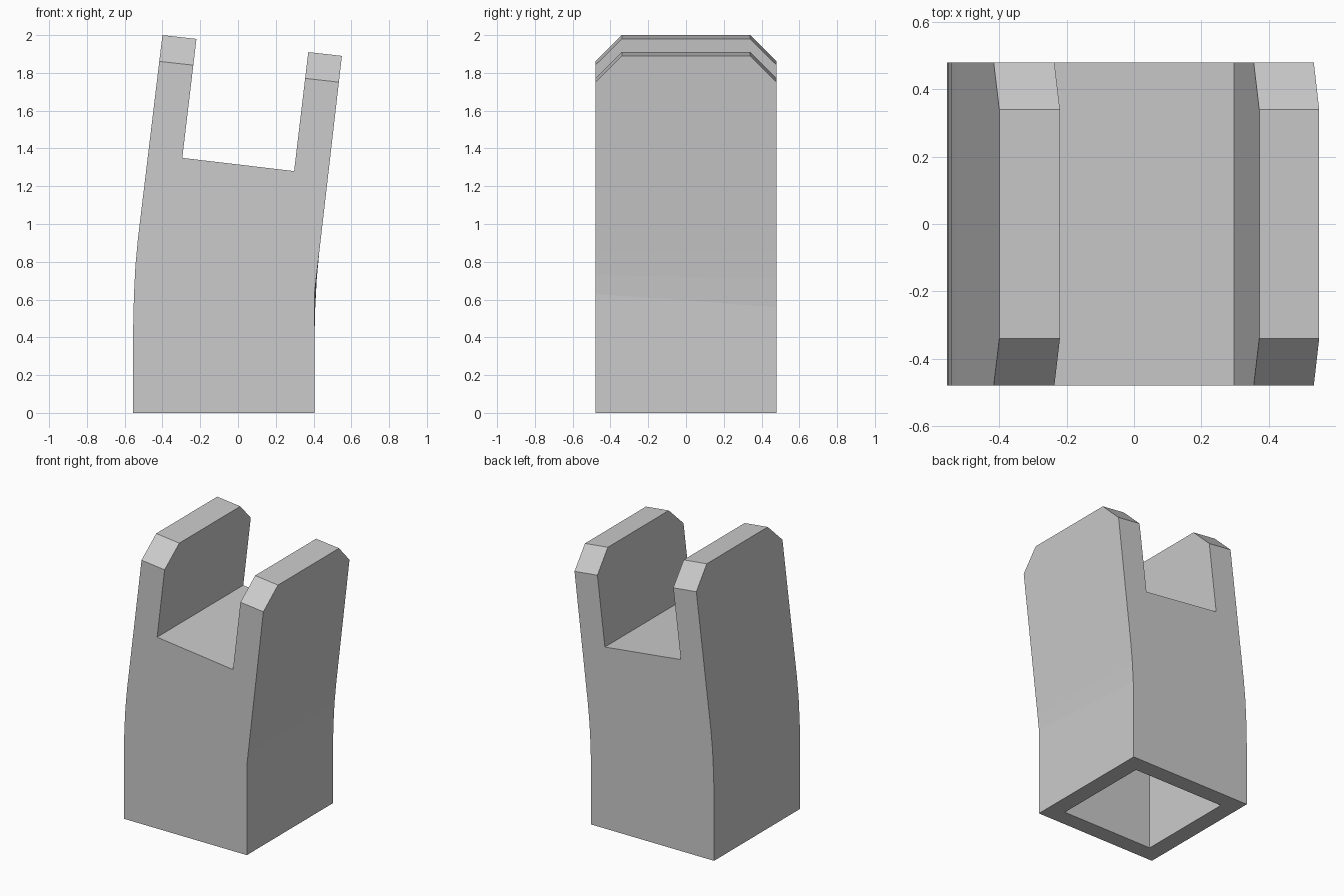
import bpy, bmesh

if "Cube" in bpy.data.objects:
    bpy.data.objects.remove(bpy.data.objects["Cube"])

HALF = 0.48       # half depth in y
CHAMFER = 0.14    # corner cut on the prong tops
WALL = 0.12       # wall around the socket underneath
SOCKET = 0.95     # socket depth

# Front outline, going round from the lower left over the forked top
left = [(-0.555, 0), (-0.555, 0.45), (-0.551, 0.62), (-0.543, 0.78), (-0.53, 0.92)]
fork = [(-0.40, 2.0), (-0.22, 1.98), (-0.295, 1.35), (0.297, 1.28), (0.372, 1.91), (0.55, 1.89)]
# Right edge: a single kink at the front, a soft bend at the back
right_front = [(0.43, 0.85), (0.416, 0.73), (0.405, 0.63), (0.405, 0.41), (0.405, 0)]
right_back = [(0.43, 0.85), (0.417, 0.71), (0.409, 0.56), (0.405, 0.41), (0.405, 0)]

bm = bmesh.new()
front = [bm.verts.new((x, -HALF, z)) for x, z in left + fork + right_front]
back = [bm.verts.new((x, HALF, z)) for x, z in left + fork + right_back]
bm.faces.new(front)
bm.faces.new(back[::-1])
n = len(front)
for i in range(n):
    j = (i + 1) % n
    bm.faces.new((front[i], back[i], back[j], front[j]))
bmesh.ops.recalc_face_normals(bm, faces=bm.faces[:])

# Chamfered prong tops
a = len(left)
tops = [bm.edges.get((ring[k], ring[k + 1])) for ring in (front, back) for k in (a, a + 4)]
bmesh.ops.bevel(bm, geom=tops, offset=CHAMFER, offset_type='OFFSET', segments=1,
                profile=0.5, affect='EDGES', clamp_overlap=False)

# Square socket in the underside
bm.normal_update()
bottom = next(f for f in bm.faces if all(abs(v.co.z) < 1e-5 for v in f.verts))
bmesh.ops.inset_individual(bm, faces=[bottom], thickness=WALL, use_even_offset=True)
ceiling = bmesh.ops.extrude_discrete_faces(bm, faces=[bottom])["faces"][0]
bmesh.ops.translate(bm, verts=ceiling.verts[:], vec=(0, 0, SOCKET))
bmesh.ops.recalc_face_normals(bm, faces=bm.faces[:])

mesh = bpy.data.meshes.new("forked_sleeve")
bm.to_mesh(mesh)
bm.free()
bpy.context.collection.objects.link(bpy.data.objects.new("forked_sleeve", mesh))
